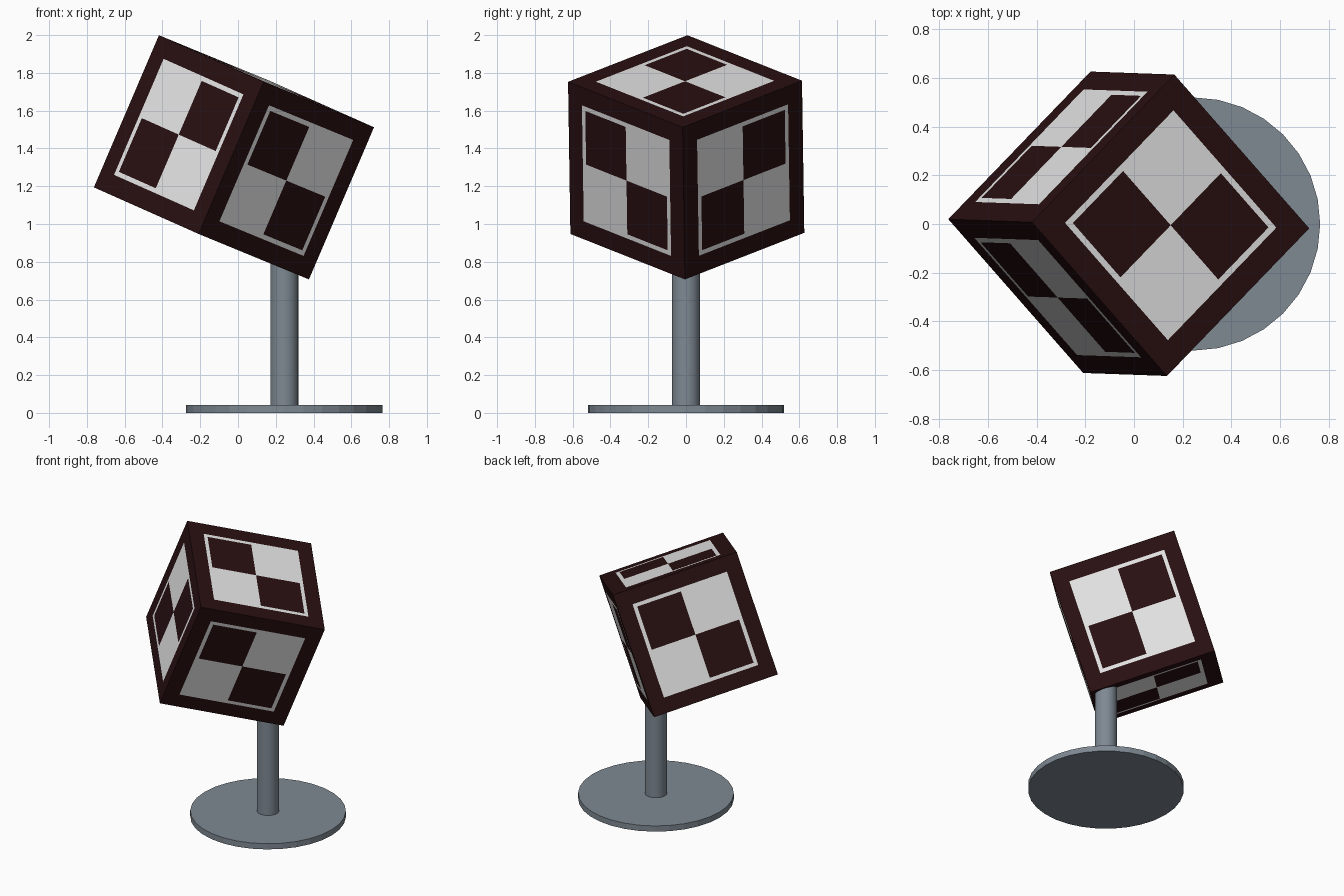
import bpy, bmesh
from mathutils import Vector, Matrix

if "Cube" in bpy.data.objects:
    bpy.data.objects.remove(bpy.data.objects["Cube"])


def material(name, rgb):
    m = bpy.data.materials.new(name)
    m.diffuse_color = (*rgb, 1.0)
    m.use_nodes = True
    m.node_tree.nodes["Principled BSDF"].inputs["Base Color"].default_value = m.diffuse_color
    return m


dark = material("dark maroon", (0.022, 0.005, 0.0055))
white = material("white", (0.79, 0.79, 0.79))
steel = material("blue grey", (0.21, 0.25, 0.29))


def cylinder(name, x, radius, z0, z1, smooth):
    bpy.ops.mesh.primitive_cylinder_add(vertices=32, radius=radius, depth=z1 - z0,
                                        location=(x, 0, (z0 + z1) / 2))
    ob = bpy.context.object
    ob.name = name
    ob.data.materials.append(steel)
    if smooth:
        bpy.ops.object.shade_smooth_by_angle()


# Stand: round foot and post running up into the cube
cylinder("round_foot", 0.245, 0.52, 0.0, 0.042, False)
cylinder("post", 0.245, 0.074, 0.03, 1.1, True)

# Cube: checker panels cut into all six faces
SIZE, PANEL, CHECK = 0.876, 0.334, 0.309   # edge, half panel, half checker
bm = bmesh.new()
bmesh.ops.create_cube(bm, size=SIZE)
for axis in range(3):
    for d in (-PANEL, -CHECK, 0, CHECK, PANEL):
        co, no = Vector(), Vector()
        co[axis], no[axis] = d, 1
        bmesh.ops.bisect_plane(bm, geom=bm.verts[:] + bm.edges[:] + bm.faces[:],
                               plane_co=co, plane_no=no)

# White panel, with dark squares in two opposite quarters
for f in bm.faces:
    c = f.calc_center_median()
    axis = max(range(3), key=lambda i: abs(c[i]))
    a, b = [c[i] for i in range(3) if i != axis]
    far = max(abs(a), abs(b))
    turn = 1 if axis == 2 else -1
    checked = far < CHECK and a * b * c[axis] * turn > 0
    f.material_index = 1 if far < PANEL and not checked else 0

mesh = bpy.data.meshes.new("checker_cube")
bm.to_mesh(mesh)
bm.free()
mesh.materials.append(dark)
mesh.materials.append(white)
cube = bpy.data.objects.new("checker_cube", mesh)
bpy.context.collection.objects.link(cube)

# Tilt of the cube from its measured edge directions
up = Vector((0.393, -0.014, 0.919)).normalized()
u = Vector((0.634, -0.722, -0.280))
u = (u - up * u.dot(up)).normalized()
v = up.cross(u)
rot = Matrix((u, v, up)).transposed().to_4x4()
cube.matrix_world = Matrix.Translation((-0.0215, 0.001, 1.353)) @ rot
